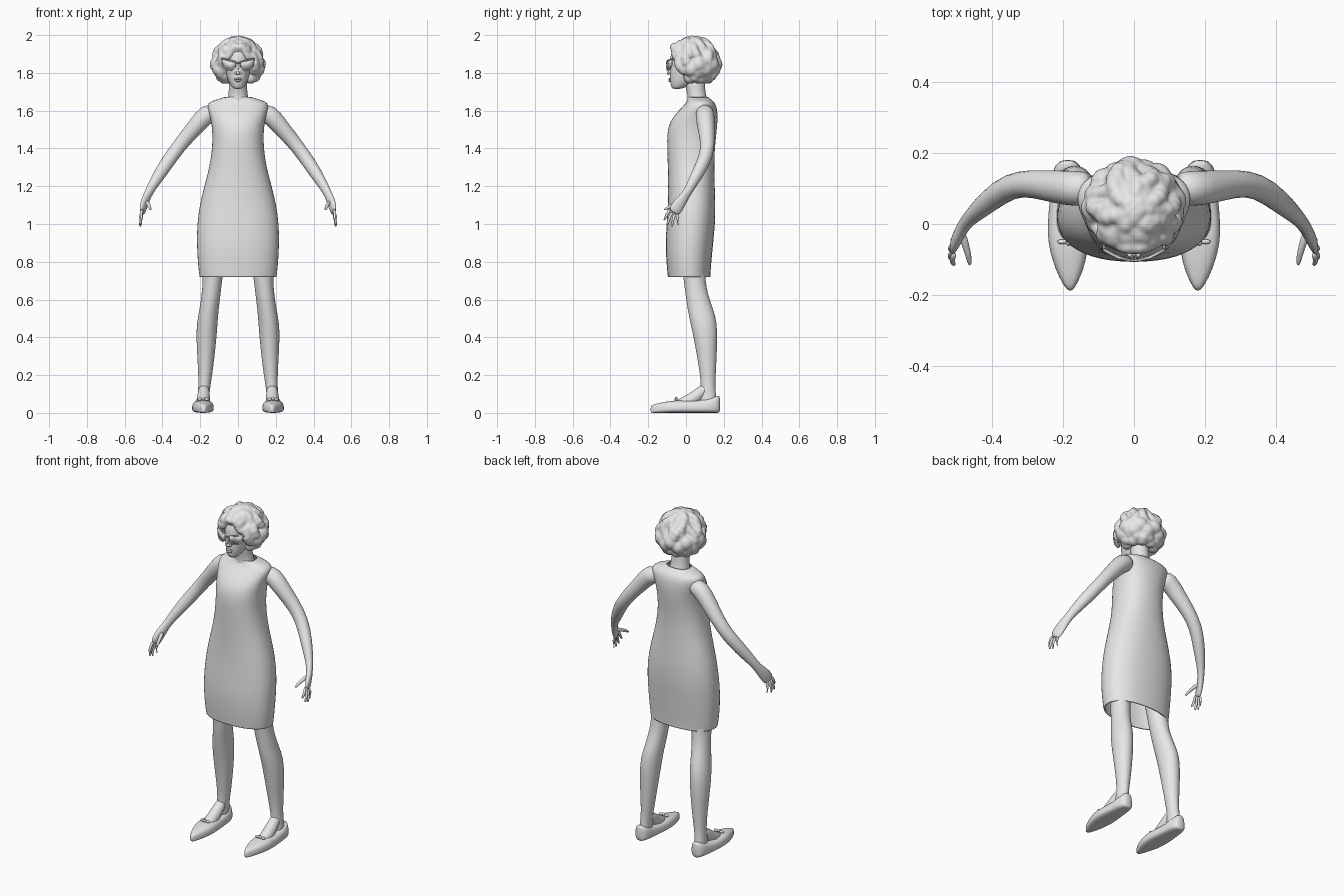
import bpy, bmesh
from math import sin, cos, pi, radians
from mathutils import Vector, Matrix

cube = bpy.data.objects.get("Cube")
if cube:
    bpy.data.objects.remove(cube)

grey = bpy.data.materials.new("plain_grey")
grey.use_nodes = True
COL = (0.8, 0.8, 0.8, 1)
grey.diffuse_color = COL
grey.node_tree.nodes["Principled BSDF"].inputs["Base Color"].default_value = COL


def finish(name, bm, mirror=False, subsurf=0):
    bmesh.ops.recalc_face_normals(bm, faces=bm.faces)
    me = bpy.data.meshes.new(name)
    bm.to_mesh(me)
    bm.free()
    me.materials.append(grey)
    for p in me.polygons:
        p.use_smooth = True
    ob = bpy.data.objects.new(name, me)
    bpy.context.collection.objects.link(ob)
    if mirror:
        ob.modifiers.new("Mirror", "MIRROR").use_mirror_merge = False
    if subsurf:
        ob.modifiers.new("Smooth", "SUBSURF").levels = subsurf
        ob.modifiers["Smooth"].render_levels = subsurf
    return ob


def skin(bm, rings, caps=True, closed=False):
    """Bridge rings of points into a tube."""
    rows = [[bm.verts.new(p) for p in r] for r in rings]
    n = len(rows[0])
    pairs = list(zip(rows, rows[1:])) + ([(rows[-1], rows[0])] if closed else [])
    for a, b in pairs:
        for i in range(n):
            j = (i + 1) % n
            bm.faces.new((a[i], a[j], b[j], b[i]))
    if caps and not closed:
        bm.faces.new(rows[0])
        bm.faces.new(rows[-1])


def power(v, e):
    return abs(v) ** e * (1 if v > 0 else -1)


def level_ring(z, cx, hx, y0, y1, n=24, e=1.0):
    """Horizontal oval, from y0 at the front to y1 at the back."""
    cy, hy = (y0 + y1) / 2, (y1 - y0) / 2
    return [Vector((cx + hx * power(cos(2 * pi * i / n), e),
                    cy + hy * power(sin(2 * pi * i / n), e), z)) for i in range(n)]


def stack(name, rows, caps=True, mirror=False, e=1.0):
    bm = bmesh.new()
    skin(bm, [level_ring(*r, e=e) for r in rows], caps)
    return finish(name, bm, mirror, 1)


def tube(bm, pts, n=10, closed=False):
    """Tube through points (x, y, z, r) or (x, y, z, rx, ry)."""
    ps = [Vector(p[:3]) for p in pts]
    rings, m = [], len(ps)
    for i, p in enumerate(pts):
        a = ps[i - 1] if i or closed else ps[0]
        b = ps[(i + 1) % m] if i < m - 1 or closed else ps[-1]
        q = (b - a).to_track_quat('Z', 'Y')
        rx, ry = p[3], p[-1]
        rings.append([ps[i] + q @ Vector((rx * cos(2 * pi * k / n), ry * sin(2 * pi * k / n), 0))
                      for k in range(n)])
    skin(bm, rings, True, closed)


def ball(bm, c, r, sub=2):
    r = r if isinstance(r, tuple) else (r, r, r)
    bmesh.ops.create_icosphere(bm, subdivisions=sub, radius=1,
                               matrix=Matrix.Translation(c) @ Matrix.Diagonal((*r, 1)))


# Sleeveless knee length dress
dress = stack("dress", [
    (.72, 0, .205, -.097, .13), (.73, 0, .207, -.098, .13), (.8, 0, .215, -.105, .135),
    (.9, 0, .22, -.11, .145), (1.0, 0, .218, -.103, .155), (1.1, 0, .205, -.097, .157),
    (1.2, 0, .18, -.095, .153), (1.3, 0, .152, -.097, .15), (1.4, 0, .137, -.1, .153),
    (1.48, 0, .136, -.102, .162), (1.54, 0, .142, -.088, .168), (1.59, 0, .155, -.05, .168),
    (1.63, 0, .165, -.01, .16), (1.65, 0, .148, .005, .145), (1.662, 0, .1, .01, .13),
    (1.672, 0, .072, .01, .118)], caps=False, e=.88)
wall = dress.modifiers.new("Cloth", "SOLIDIFY")
wall.thickness, wall.offset = .007, -1

# Neck and head
stack("neck", [(1.6, 0, .075, -.005, .125), (1.65, 0, .058, .008, .115),
               (1.69, 0, .05, .008, .105), (1.73, 0, .048, -.005, .1), (1.78, 0, .05, -.01, .1)])
stack("head", [(1.715, 0, .018, -.068, -.03), (1.722, 0, .03, -.077, -.005),
               (1.745, 0, .046, -.084, .05), (1.78, 0, .06, -.087, .09),
               (1.82, 0, .067, -.084, .11), (1.86, 0, .072, -.088, .12),
               (1.91, 0, .072, -.08, .12), (1.95, 0, .055, -.05, .1), (1.97, 0, .03, -.01, .07)])
bm = bmesh.new()
tube(bm, [(0, -.082, 1.85, .007), (0, -.09, 1.82, .009), (0, -.096, 1.803, .012), (0, -.09, 1.79, .009)])
for s in (-1, 1):
    ball(bm, (s * .011, -.087, 1.798), .008)
finish("nose", bm, subsurf=1)
bm = bmesh.new()
ball(bm, (0, -.086, 1.768), (.023, .008, .005))
ball(bm, (0, -.085, 1.758), (.019, .009, .006))
finish("lips", bm)

# Pointed sunglasses: lens plates, rims, bridge and arms
outline = [(.012, 1.858), (.045, 1.866), (.085, 1.876), (.08, 1.842),
           (.064, 1.819), (.034, 1.815), (.016, 1.832)]


def lens_point(x, z, dy=0):
    return (x, -.103 + 4.2 * x * x + dy, z)


bm = bmesh.new()
skin(bm, [[lens_point(x, z, d) for x, z in outline] for d in (-.002, .003)])
finish("sunglass_lens", bm, mirror=True)
bm = bmesh.new()
tube(bm, [(*lens_point(x, z), .0045) for x, z in outline], 6, closed=True)
tube(bm, [(0, -.103, 1.85, .004), (.008, -.103, 1.852, .004), (.016, -.102, 1.852, .004)], 6)
tube(bm, [(.084, -.073, 1.868, .005), (.088, -.02, 1.866, .004), (.08, .05, 1.86, .004)], 6)
finish("sunglass_frame", bm, mirror=True)

# Wavy bobbed hair: locks from the crown, curls around the ends, fused together
bm = bmesh.new()
CENTRE = Vector((0, .047, 1.86))


def hair_point(a, phi, out=1.0):
    return CENTRE + out * Vector((.116 * sin(phi) * sin(a), -.112 * sin(phi) * cos(a), .114 * cos(phi)))


ball(bm, (0, .055, 1.865), (.11, .1, .11), 4)
LOCKS = 17
for k in range(LOCKS):
    a = 2 * pi * (k + .5) / LOCKS
    off = min(a, 2 * pi - a)
    end = radians(60 if off < radians(38) else 112 if off < radians(60) else 132)
    for i in range(14):
        t = i / 13
        wave = .16 * sin(t * 9 + k * 1.9)
        bulge = .97 + .07 * sin(t * 11 + k * 2.3)
        ball(bm, hair_point(a + wave, t * end, bulge), .02 + .011 * t)
    if off >= radians(60):
        ball(bm, hair_point(a + .1, radians(98 + 14 * (k % 2)), .93), .045)
        ball(bm, hair_point(a - .1, radians(130 + 10 * (k % 2)), .97), .035)
# Parted fringe swept to both sides
for s in (-1, 1):
    for i in range(12):
        t = i / 11
        ball(bm, (s * (.008 + .095 * t), -.066 + .055 * t * t, 1.935 - .075 * t + .014 * sin(t * 10)), .02)
hair = finish("hair", bm)
fuse = hair.modifiers.new("Fuse", "REMESH")
fuse.mode, fuse.voxel_size, fuse.use_smooth_shade = 'VOXEL', .006, True
soft = hair.modifiers.new("Soften", "SMOOTH")
soft.factor, soft.iterations = .5, 5

# Arms running into the palms
bm = bmesh.new()
tube(bm, [(.11, .1, 1.59, .045, .045), (.165, .1, 1.588, .053, .056), (.225, .105, 1.515, .047, .046),
          (.29, .115, 1.44, .04, .04), (.35, .11, 1.362, .038, .038), (.41, .065, 1.272, .034, .036),
          (.455, .025, 1.2, .024, .027), (.478, 0, 1.155, .019, .024), (.495, -.03, 1.115, .018, .034),
          (.505, -.055, 1.078, .015, .036), (.508, -.066, 1.058, .009, .029)], 14)
finish("arms", bm, mirror=True, subsurf=1)

# Fingers and thumbs
bm = bmesh.new()
fingers = [((.506, -.082, 1.08), (.509, -.116, 1.02)), ((.508, -.072, 1.065), (.518, -.1, .995)),
           ((.508, -.058, 1.058), (.518, -.074, .986)), ((.505, -.042, 1.055), (.51, -.042, .992))]
for base, tip in fingers:
    b, t = Vector(base), Vector(tip)
    bend = b.lerp(t, .5) + Vector((.008, -.004, 0))
    tube(bm, [(*b, .009), (*bend, .0085), (*b.lerp(t, .9), .007), (*t, .004)], 8)
tube(bm, [(.488, -.02, 1.12, .013), (.475, -.06, 1.105, .011),
          (.466, -.095, 1.088, .009), (.463, -.118, 1.073, .005)], 8)
finish("fingers", bm, mirror=True, subsurf=1)

# Legs
stack("legs", [(.9, .12, .07, -.03, .1), (.8, .13, .06, -.025, .1), (.7, .135, .051, -.012, .102),
               (.62, .143, .05, -.002, .118), (.55, .153, .051, .008, .145), (.48, .163, .055, .022, .164),
               (.4, .167, .054, .04, .166), (.3, .17, .046, .058, .163), (.2, .173, .037, .075, .157),
               (.12, .18, .03, .08, .155), (.07, .184, .032, .07, .163), (.03, .184, .032, .06, .163)],
      mirror=True)
bm = bmesh.new()
tube(bm, [(.18, .12, .14, .024), (.181, .085, .115, .032), (.183, .04, .075, .036),
          (.184, -.01, .048, .037), (.184, -.05, .035, .03)], 12)
finish("insteps", bm, mirror=True, subsurf=1)

# Pointed flat shoes
bm = bmesh.new()
rings = []
for y, cx, hw, top in [(-.189, .18, .006, .036), (-.17, .181, .02, .046), (-.13, .182, .039, .055),
                       (-.08, .184, .053, .064), (-.03, .186, .059, .068), (.03, .187, .055, .064),
                       (.09, .187, .048, .068), (.14, .187, .045, .082), (.17, .187, .034, .092),
                       (.181, .187, .016, .088)]:
    rings.append([(cx + hw * power(cos(2 * pi * i / 20), .75) * (1 - .12 * sin(2 * pi * i / 20)), y,
                   top / 2 + top / 2 * power(sin(2 * pi * i / 20), .6)) for i in range(20)])
skin(bm, rings)
finish("shoes", bm, mirror=True, subsurf=1)

# Small bows on the shoes
bm = bmesh.new()
ball(bm, (.184, -.052, .075), .009)
for s in (-1, 1):
    ball(bm, (.184 + s * .018, -.05, .073), (.015, .007, .008))
finish("shoe_bows", bm, mirror=True)
